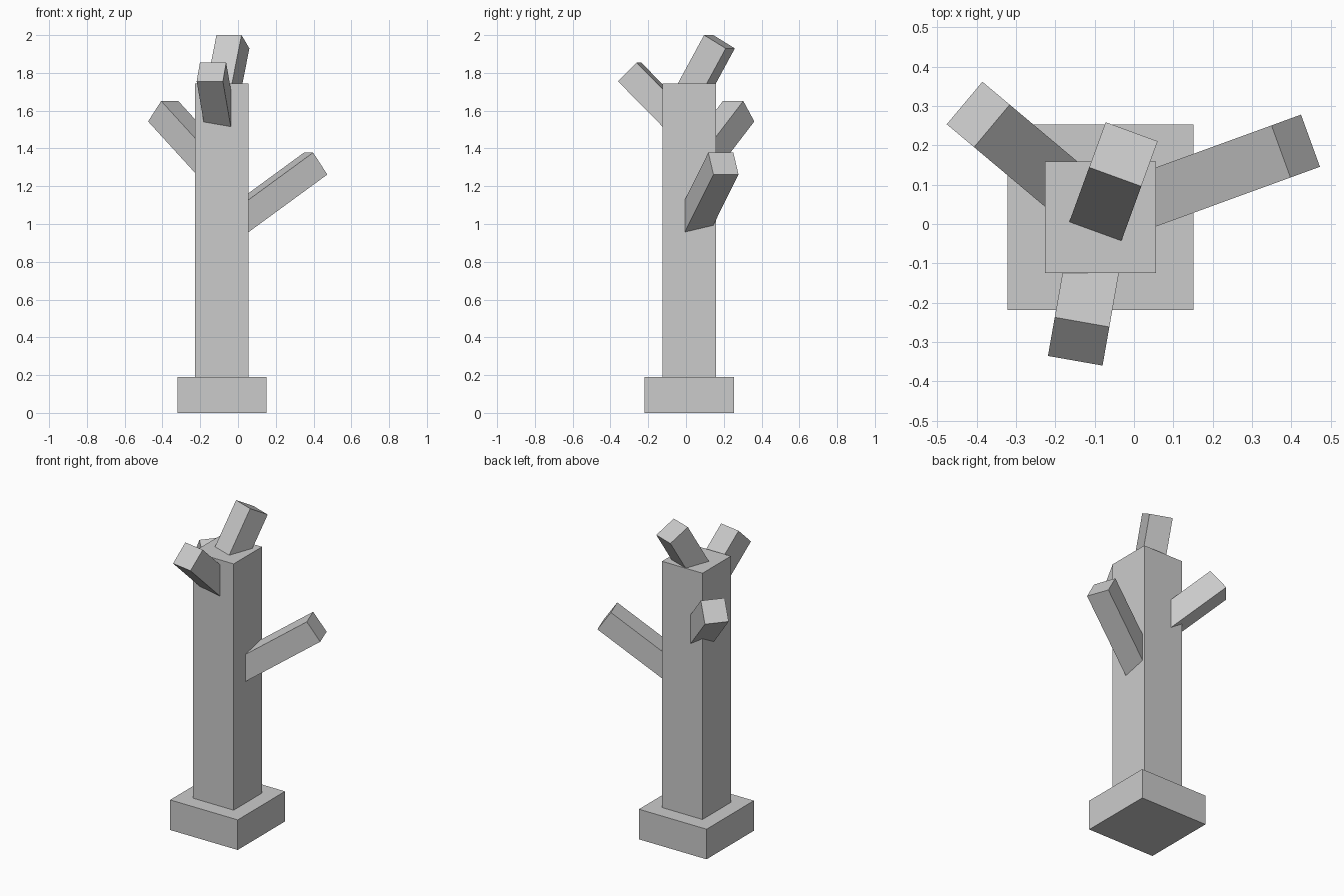
import bpy
import math
from mathutils import Vector

if "Cube" in bpy.data.objects:
    bpy.data.objects.remove(bpy.data.objects["Cube"])

# Single stone grey used for every part
grey = bpy.data.materials.new("plain grey")
grey.diffuse_color = (0.6, 0.6, 0.6, 1)
grey.use_nodes = True
grey.node_tree.nodes["Principled BSDF"].inputs["Base Color"].default_value = grey.diffuse_color

CX, CY = -0.085, 0.0175   # vertical axis of the trunk
THICK = 0.141             # branch thickness


def box(name, centre, size, rotation=(0, 0, 0)):
    bpy.ops.mesh.primitive_cube_add(size=1, location=centre, rotation=rotation)
    obj = bpy.context.object
    obj.name = name
    obj.scale = size
    obj.data.materials.append(grey)
    return obj


def branch(name, azimuth, elevation, reach, end_z):
    """Square bar from the trunk axis to an end centre at the given reach and height."""
    a, e = math.radians(azimuth), math.radians(elevation)
    direction = Vector((math.cos(a) * math.cos(e), math.sin(a) * math.cos(e), math.sin(e)))
    length = reach / math.cos(e)
    end = Vector((CX + reach * math.cos(a), CY + reach * math.sin(a), end_z))
    return box(name, end - direction * length / 2, (length, THICK, THICK), (0, -e, a))


# Base block and trunk
box("base", (CX, CY, 0.095), (0.472, 0.472, 0.19))
box("trunk", (CX, CY, 0.9675), (0.283, 0.283, 1.555))

# Branches: azimuth, elevation, reach from axis, height of end centre
branch("right_branch", 20, 34.5, 0.528, 1.32)
branch("left_branch", 140, 40, 0.406, 1.597)
branch("front_branch", 260, 45, 0.321, 1.805)
branch("top_branch", 70, 60, 0.170, 1.965)
